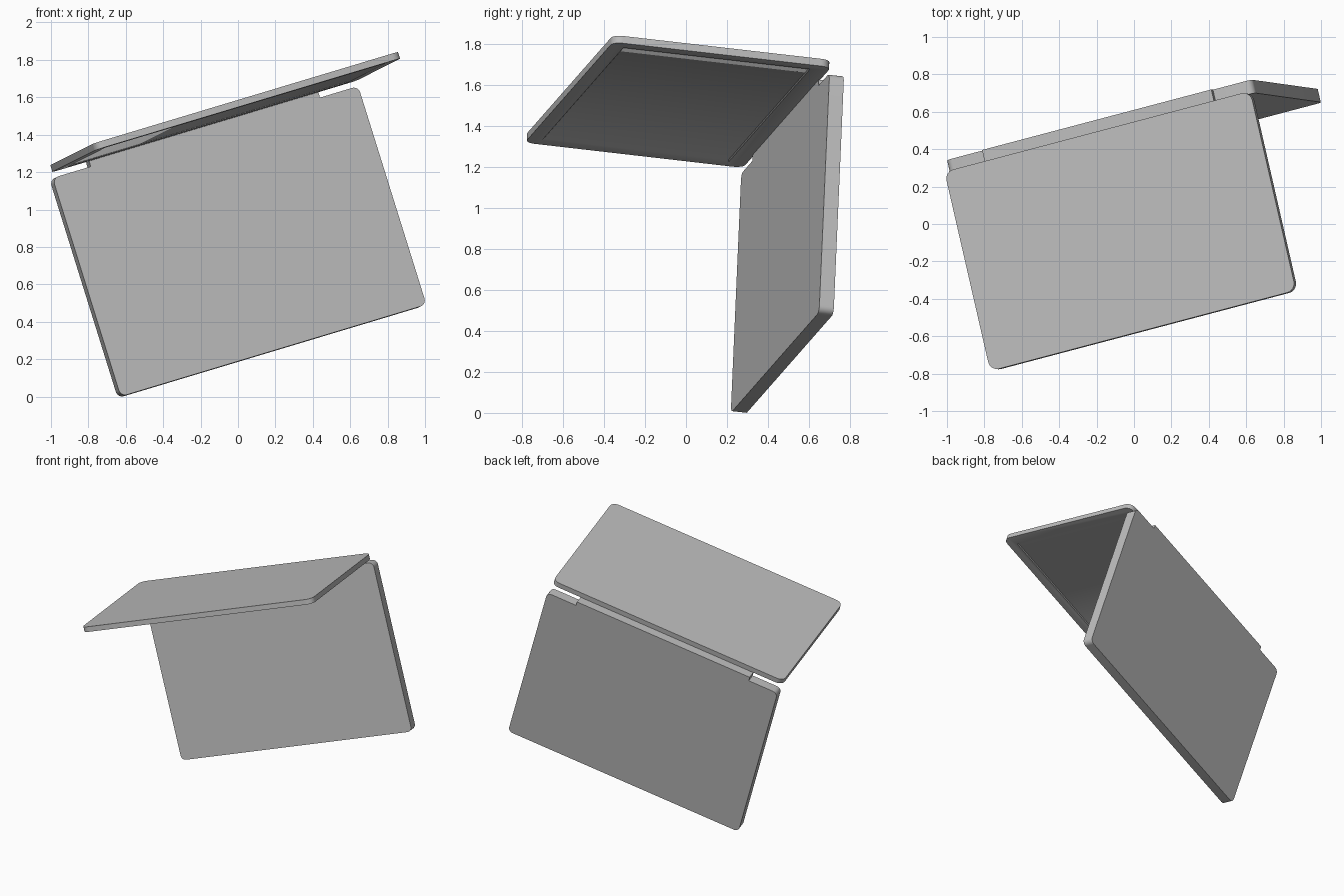
import bpy, bmesh
from mathutils import Matrix, Vector

if "Cube" in bpy.data.objects:
    bpy.data.objects.remove(bpy.data.objects["Cube"])

# Tilted frame shared by all parts: width, depth (towards the back), height
w = Vector((0.928, 0.245, 0.279)).normalized()
h = Vector((-0.300, 0.041, 0.953))
h = (h - w * h.dot(w)).normalized()
d = h.cross(w)
FRAME = Matrix((w, d, h)).transposed().to_4x4()
FRAME.translation = (0.008, 0.46, 0.83)

grey = bpy.data.materials.new("grey_casing")
grey.diffuse_color = (0.5, 0.5, 0.5, 1)
grey.use_nodes = True
grey.node_tree.nodes["Principled BSDF"].inputs["Base Color"].default_value = grey.diffuse_color


def slab(name, lo, hi, thin=None, radius=0.0, taper=1.0):
    """Box from lo to hi; edges along the thin axis are rounded."""
    lo, hi = Vector(lo), Vector(hi)
    size, mid = hi - lo, (hi + lo) / 2
    bm = bmesh.new()
    bmesh.ops.create_cube(bm, size=1)
    for v in bm.verts:
        k = taper if v.co.z > 0 else 1.0
        v.co = Vector((v.co.x * size.x * k, v.co.y * size.y * k, v.co.z * size.z)) + mid
    if radius:
        edges = [e for e in bm.edges
                 if abs((e.verts[0].co - e.verts[1].co)[thin]) > 1e-4]
        bmesh.ops.bevel(bm, geom=edges, offset=radius, segments=6,
                        profile=0.5, affect='EDGES')
    mesh = bpy.data.meshes.new(name)
    bm.to_mesh(mesh)
    bm.free()
    mesh.materials.append(grey)
    ob = bpy.data.objects.new(name, mesh)
    bpy.context.collection.objects.link(ob)
    ob.matrix_world = FRAME
    return ob


def smooth(ob):
    bpy.ops.object.select_all(action='DESELECT')
    ob.select_set(True)
    bpy.context.view_layer.objects.active = ob
    bpy.ops.object.shade_smooth_by_angle(angle=0.6)


# Thick upright half with rounded corners
base = slab("base", (-0.88, 0, -0.6125), (0.88, 0.073, 0.6125), 1, 0.035)

# Raised hinge strip between the two halves
hinge = slab("hinge_strip", (-0.66, 0, 0.60), (0.66, 0.073, 0.643))

# Thin lid standing out at a right angle
lid = slab("lid", (-0.88, -1.093, 0.643), (0.88, 0.007, 0.680), 2, 0.05)

# Shallow screen recess with sloped rim in the inner side of the lid
cutter = slab("screen_cutter", (-0.82, -1.03, 0.635), (0.82, -0.075, 0.649), taper=0.975)
cutter.hide_render = True
cutter.display_type = 'WIRE'
cut = lid.modifiers.new("screen_recess", 'BOOLEAN')
cut.operation = 'DIFFERENCE'
cut.solver = 'EXACT'
cut.object = cutter
bpy.context.view_layer.update()
bpy.context.view_layer.objects.active = lid
bpy.ops.object.modifier_apply(modifier=cut.name)
bpy.data.objects.remove(cutter)

smooth(base)
smooth(lid)
